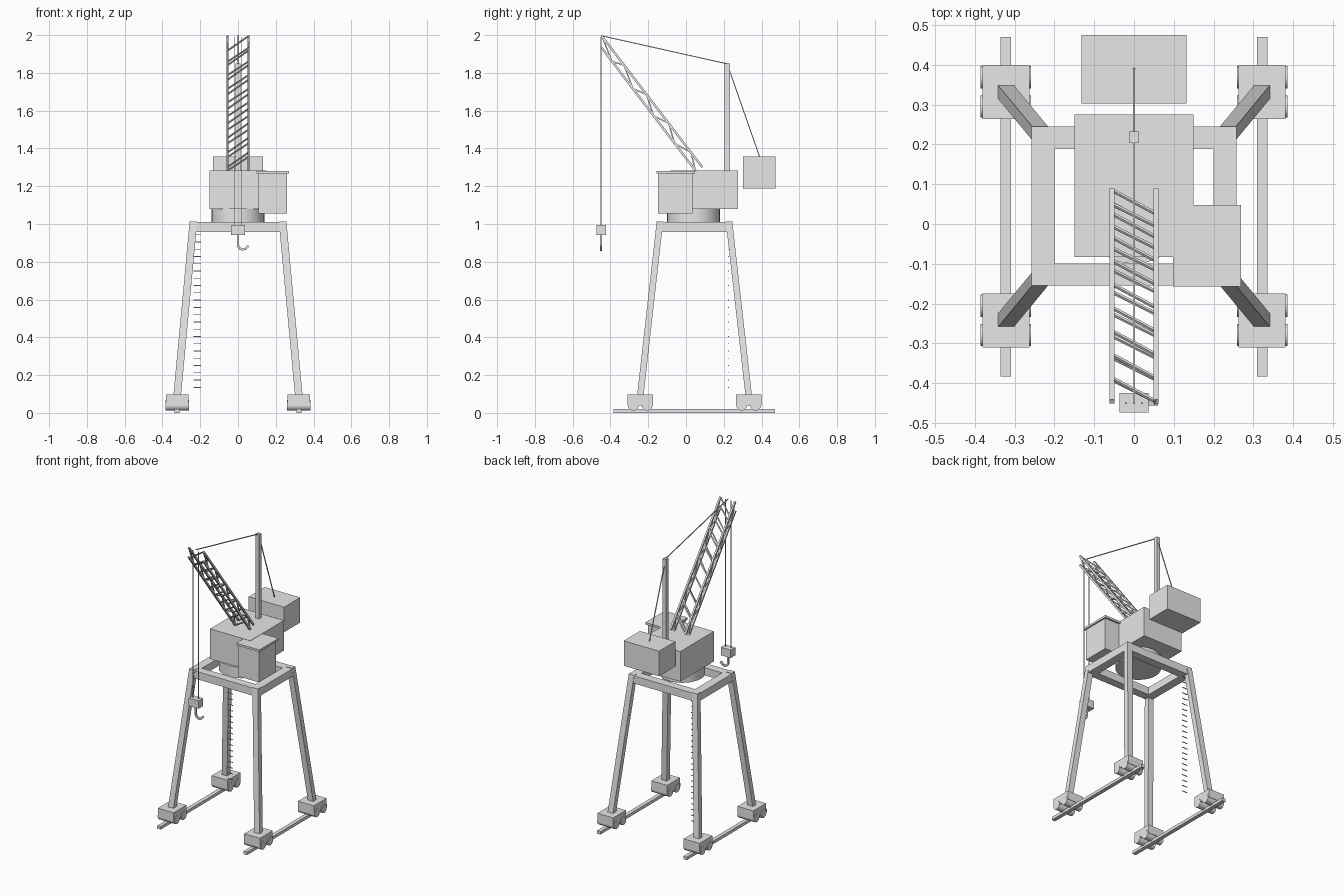
import bpy
import bmesh
from math import radians
from mathutils import Vector

if "Cube" in bpy.data.objects:
    bpy.data.objects.remove(bpy.data.objects["Cube"])

GREY = (0.8, 0.8, 0.8, 1)
paint = bpy.data.materials.new("grey_paint")
paint.use_nodes = True
paint.diffuse_color = GREY
paint.node_tree.nodes["Principled BSDF"].inputs["Base Color"].default_value = GREY


def finish(name, bm):
    bmesh.ops.recalc_face_normals(bm, faces=bm.faces)
    mesh = bpy.data.meshes.new(name)
    bm.to_mesh(mesh)
    bm.free()
    mesh.materials.append(paint)
    obj = bpy.data.objects.new(name, mesh)
    bpy.context.collection.objects.link(obj)
    return obj


def add_prism(bm, low, high, u, v):
    """Four-sided bar whose end corners lie at +-u +-v from its end points."""
    rings = [[bm.verts.new(Vector(p) + u * s + v * t)
              for s, t in ((-1, -1), (1, -1), (1, 1), (-1, 1))] for p in (low, high)]
    bm.faces.new(rings[0])
    bm.faces.new(rings[1])
    for i in range(4):
        j = (i + 1) % 4
        bm.faces.new((rings[0][i], rings[0][j], rings[1][j], rings[1][i]))


def add_box(bm, x, y, z):
    cx, cy = sum(x) / 2, sum(y) / 2
    add_prism(bm, (cx, cy, z[0]), (cx, cy, z[1]),
              Vector((x[1] - cx, 0, 0)), Vector((0, y[1] - cy, 0)))


def add_bar(bm, a, b, width):
    """Square bar running straight from a to b."""
    along = (Vector(b) - Vector(a)).normalized()
    side = Vector((1, 0, 0)) if abs(along.x) < 0.8 else Vector((0, 1, 0))
    u = along.cross(side).normalized() * width / 2
    add_prism(bm, a, b, u, along.cross(u).normalized() * width / 2)


def box(name, x, y, z):
    bm = bmesh.new()
    add_box(bm, x, y, z)
    return finish(name, bm)


def bars(name, pairs, width):
    bm = bmesh.new()
    for a, b in pairs:
        add_bar(bm, a, b, width)
    return finish(name, bm)


def cylinder(name, centre, radius, depth, turn=(0, 0, 0)):
    bpy.ops.mesh.primitive_cylinder_add(vertices=32, radius=radius, depth=depth,
                                        location=centre, rotation=turn)
    obj = bpy.context.object
    obj.name = name
    obj.data.materials.append(paint)
    bpy.ops.object.shade_smooth_by_angle(angle=radians(40))


MID = 0.045  # gantry centre along y

# Rails, bogies, wheels and legs
for sx, side in ((1, "left"), (-1, "right")):
    x = 0.322 * sx
    box(f"{side}_rail", (x - 0.013, x + 0.013), (-0.383, 0.47), (0, 0.02))
    for sy, end in ((1, "back"), (-1, "front")):
        y = MID + 0.287 * sy
        box(f"{end}_{side}_bogie", (x - 0.059, x + 0.059), (y - 0.068, y + 0.068), (0.04, 0.098))
        for k in (-1, 1):
            cylinder(f"{end}_{side}_wheel", (x, y + 0.037 * k, 0.04), 0.028, 0.126,
                     (0, radians(90), 0))
        bm = bmesh.new()
        add_prism(bm, (x, y, 0.09), (0.236 * sx, MID + 0.183 * sy, 1.013),
                  Vector((0.02, 0, 0)), Vector((0, 0.017, 0)))
        finish(f"{end}_{side}_leg", bm)

# Portal frame on top of the legs
for s, end, side in ((1, "back", "left"), (-1, "front", "right")):
    y = MID + 0.172 * s
    box(f"{end}_frame_beam", (-0.258, 0.258), (y - 0.028, y + 0.028), (0.958, 1.01))
    x = 0.229 * s
    box(f"{side}_frame_beam", (x - 0.029, x + 0.029), (-0.1, 0.189), (0.958, 1.01))

# Ladder rungs
bars("ladder_rungs", [((-0.235, 0.225, 0.135 + 0.0385 * i), (-0.196, 0.225, 0.135 + 0.0385 * i))
                      for i in range(22)], 0.004)

# Slewing ring, machine house, cabin and counterweight
cylinder("slewing_ring", (0, 0.04, 1.045), 0.14, 0.075)
box("machine_house", (-0.15, 0.15), (-0.083, 0.275), (1.08, 1.283))
box("cabin", (0.108, 0.259), (-0.147, 0.035), (1.055, 1.267))
box("cabin_roof", (0.098, 0.269), (-0.157, 0.048), (1.267, 1.281))
box("counterweight", (-0.132, 0.132), (0.303, 0.475), (1.188, 1.357))
box("mast", (-0.013, 0.013), (0.205, 0.232), (1.28, 1.85))

# Lattice jib
TOP = (Vector((0, 0.085, 1.302)), Vector((0, -0.446, 1.995)))
LOW = (Vector((0, 0.05, 1.283)), Vector((0, -0.446, 1.932)))
HALF = 0.055


def on_chord(chord, sx, t):
    return chord[0].lerp(chord[1], t) + Vector((HALF * sx, 0, 0))


bars("jib_chords", [(on_chord(c, s, 0), on_chord(c, s, 1))
                    for c in (TOP, LOW) for s in (-1, 1)], 0.012)
BAYS = 9
lacing = []
for i in range(BAYS):
    t0, t1 = i / BAYS, (i + 1) / BAYS
    for c in (TOP, LOW):
        lacing.append((on_chord(c, -1, t0), on_chord(c, 1, t1)))
    for s in (-1, 1):
        first, second = (TOP, LOW) if i % 2 else (LOW, TOP)
        lacing.append((on_chord(first, s, t0), on_chord(second, s, t1)))
bars("jib_lacing", lacing, 0.007)

# Stay cables and hoist cables
peak = (0, 0.218, 1.848)
bars("stay_cables", [(peak, (0, -0.45, 1.997)), (peak, (0, 0.39, 1.355))], 0.005)
bars("hoist_cables", [((x, -0.45, 0.99), (x, -0.45, 1.99)) for x in (-0.02, 0.02)], 0.004)

# Hook block and hook
box("hook_block", (-0.037, 0.037), (-0.473, -0.424), (0.942, 0.995))
path = [(0, 0.945), (0, 0.885), (0.008, 0.871), (0.025, 0.864), (0.04, 0.869), (0.056, 0.885)]
points = [Vector((x, -0.45, z)) for x, z in path]
bars("hook", list(zip(points, points[1:])), 0.012)
